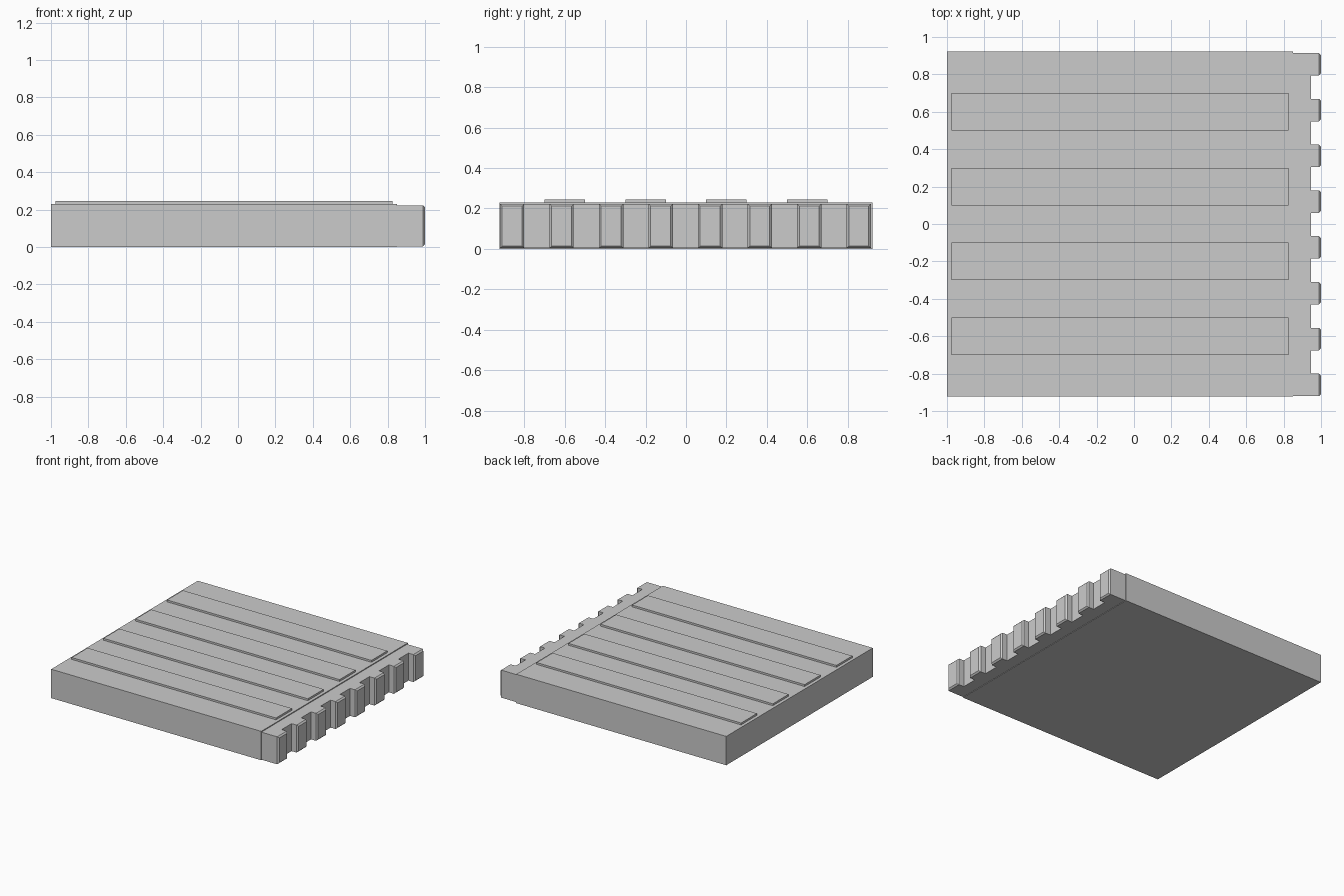
import bpy, bmesh

if "Cube" in bpy.data.objects:
    bpy.data.objects.remove(bpy.data.objects["Cube"])


def box(name, x, y, z, tip_bevel=0.0):
    """Box from (min, max) ranges; optional chamfer around its +x face."""
    bm = bmesh.new()
    bmesh.ops.create_cube(bm, size=1)
    for v in bm.verts:
        v.co = [r[1] if c > 0 else r[0] for c, r in zip(v.co, (x, y, z))]
    if tip_bevel:
        edges = [e for e in bm.edges if all(abs(v.co.x - x[1]) < 1e-5 for v in e.verts)]
        bmesh.ops.bevel(bm, geom=edges, offset=tip_bevel, segments=1,
                        affect='EDGES', profile=0.5)
    mesh = bpy.data.meshes.new(name)
    bm.to_mesh(mesh)
    bm.free()
    obj = bpy.data.objects.new(name, mesh)
    bpy.context.collection.objects.link(obj)
    return obj


# Main slab
box("slab", (-1.0, 0.85), (-0.922, 0.922), (0.0, 0.23))

# Raised strips on top
for i in range(4):
    cy = -0.6 + 0.4 * i
    box(f"strip_{i + 1}", (-0.975, 0.825), (cy - 0.1, cy + 0.1), (0.23, 0.245))

# Slightly recessed bar carrying the teeth
comb_y0, comb_y1, comb_z = -0.92, 0.914, (0.004, 0.223)
box("comb_bar", (0.85, 0.945), (comb_y0, comb_y1), comb_z)

# Chamfered teeth along the edge
width, count = 0.12, 8
pitch = (comb_y1 - comb_y0 - width) / (count - 1)
for i in range(count):
    y0 = comb_y0 + pitch * i
    box(f"tooth_{i + 1}", (0.945, 1.0), (y0, y0 + width), comb_z, 0.011)
